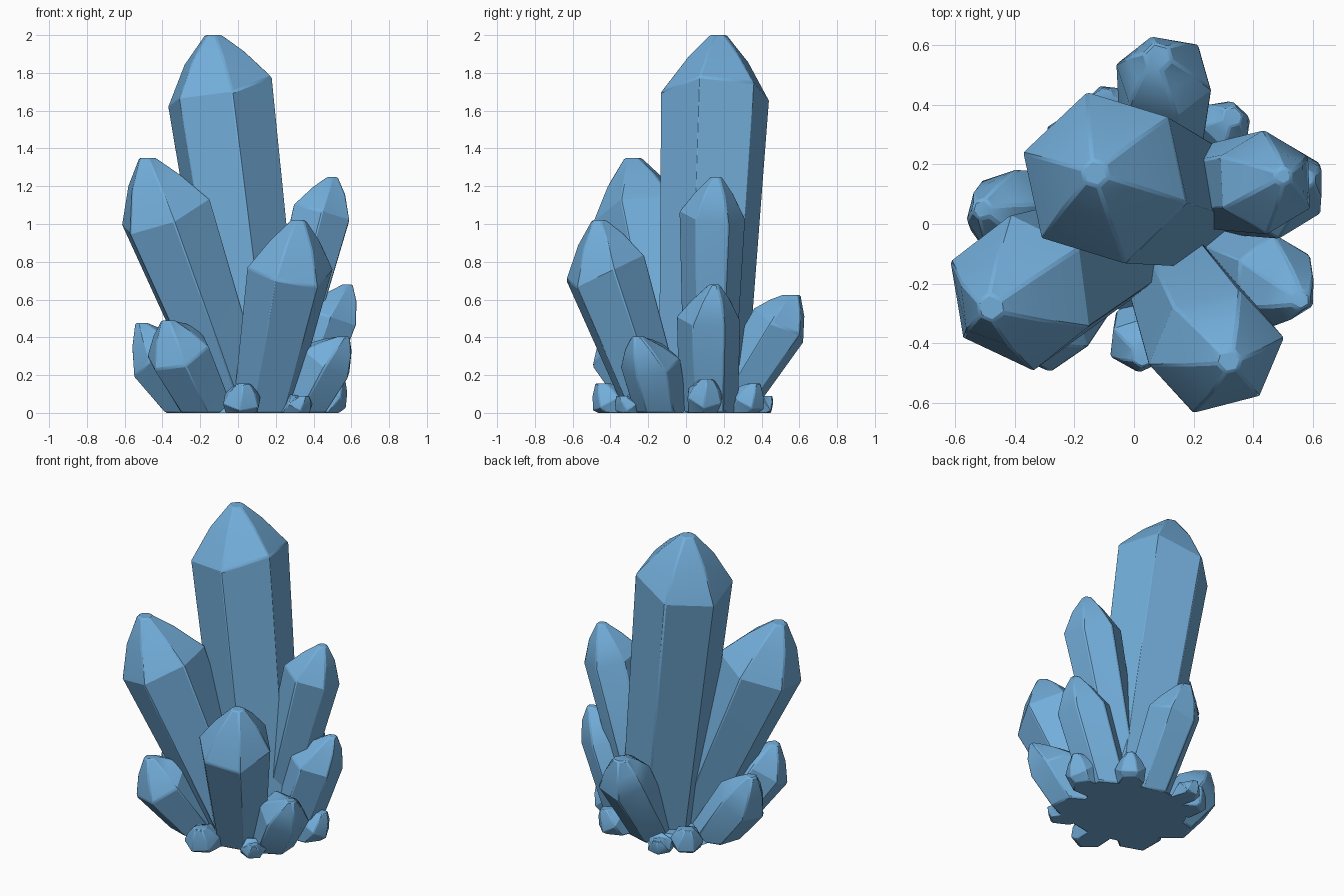
import bpy, bmesh, math, random
from mathutils import Vector

if "Cube" in bpy.data.objects:
    bpy.data.objects.remove(bpy.data.objects["Cube"])

random.seed(4)
blue = bpy.data.materials.new("crystal blue")
blue.diffuse_color = (0.17, 0.42, 0.70, 1)
blue.use_nodes = True
blue.node_tree.nodes["Principled BSDF"].inputs["Base Color"].default_value = blue.diffuse_color


def finish(name, bm, bevel):
    bmesh.ops.recalc_face_normals(bm, faces=bm.faces)
    mesh = bpy.data.meshes.new(name)
    bm.to_mesh(mesh)
    bm.free()
    ob = bpy.data.objects.new(name, mesh)
    bpy.context.collection.objects.link(ob)
    mesh.materials.append(blue)
    if bevel:
        mod = ob.modifiers.new("worn_edges", 'BEVEL')
        mod.width = bevel
        mod.segments = 1
        mod.limit_method = 'ANGLE'
        mod.angle_limit = math.radians(35)
    bpy.ops.object.select_all(action='DESELECT')
    ob.select_set(True)
    bpy.context.view_layer.objects.active = ob
    bpy.ops.object.shade_smooth_by_angle(angle=math.radians(28))
    return ob


def crystal(name, base, base_r, shoulder, r, tip, phase, lifts=None, blunt=0.18):
    """Leaning prism, widening from the ground to a shoulder, then a bulging blunt point."""
    foot, mid, top = Vector((*base, 0)), Vector(shoulder), Vector(tip)
    axis = (mid - foot).normalized()
    turn = Vector((0, 0, 1)).rotation_difference(axis)
    lean = Vector((axis.x, axis.y, 0)).normalized()
    bm = bmesh.new()
    rings = [[], [], [], []]
    for i in range(6):
        a = math.radians(phase) + math.tau * i / 6
        flat = Vector((math.cos(a), math.sin(a), 0))
        out = turn @ flat
        q = foot + out * base_r
        q -= axis * (q.z / axis.z)                      # slide onto the ground
        lift = lifts[i] if lifts else r * random.uniform(-0.13, 0.13)
        p = mid + out * r + axis * lift
        p.z = max(p.z, 0.012)
        t = top + flat * r * blunt
        # the outer side of the point bulges more than the inner side
        b = p.lerp(t, 0.6) + out * r * (0.05 + 0.06 * max(0, flat.dot(lean)))
        b.z = min(b.z, top.z - 0.01)
        for ring, co in zip(rings, (q, p, b, t)):
            ring.append(bm.verts.new(co))
    for lo, hi in zip(rings, rings[1:]):
        for i in range(6):
            j = (i + 1) % 6
            bm.faces.new((lo[i], lo[j], hi[j], hi[i]))
    bm.faces.new(rings[0][::-1])
    bm.faces.new(rings[3])
    # split the slightly twisted side faces so that they stay clean
    bmesh.ops.triangulate(bm, faces=[f for f in bm.faces if len(f.verts) == 4])
    return finish(name, bm, min(0.008, r * 0.05))


# large and medium crystals: base xy, base radius, shoulder, radius, tip, phase
crystal("main_crystal", (0.13, 0.085), 0.235, (-0.095, 0.155, 1.69), 0.295, (-0.13, 0.17, 2.0), 43,
        (0.04, -0.02, -0.03, 0.0, -0.01, 0.05), 0.16)
crystal("left_tall_crystal", (0.01, -0.05), 0.175, (-0.385, -0.235, 1.07), 0.265, (-0.48, -0.28, 1.35), 37)
crystal("front_crystal", (0.13, -0.16), 0.16, (0.275, -0.425, 0.76), 0.23, (0.32, -0.46, 1.02), 12)
crystal("right_tall_crystal", (0.17, 0.12), 0.13, (0.44, 0.14, 1.05), 0.175, (0.50, 0.16, 1.25), 30)
crystal("right_medium_crystal", (0.30, 0.12), 0.155, (0.48, 0.12, 0.50), 0.17, (0.58, 0.15, 0.68), 30)
crystal("back_crystal", (0.085, 0.20), 0.135, (0.10, 0.495, 0.47), 0.165, (0.08, 0.56, 0.625), 45, blunt=0.3)
crystal("right_front_crystal", (0.32, -0.13), 0.14, (0.465, -0.19, 0.27), 0.16, (0.56, -0.255, 0.405), 30, blunt=0.22)
crystal("left_front_crystal", (-0.16, -0.16), 0.145, (-0.315, -0.335, 0.32), 0.18, (-0.37, -0.38, 0.49), 37, blunt=0.22)
crystal("left_back_crystal", (-0.22, 0.03), 0.14, (-0.425, 0.025, 0.29), 0.165, (-0.51, 0.05, 0.475), 15, blunt=0.22)

# tiny crystals around the foot: shoulder, radius, tip
tiny = [
    ((0.02, -0.405, 0.07), 0.11, (0.03, -0.44, 0.155)),
    ((0.33, -0.31, 0.045), 0.08, (0.35, -0.34, 0.09)),
    ((0.49, 0.10, 0.09), 0.105, (0.53, 0.11, 0.18)),
    ((0.31, 0.335, 0.075), 0.095, (0.33, 0.36, 0.155)),
    ((-0.21, 0.29, 0.07), 0.10, (-0.23, 0.31, 0.15)),
    ((-0.09, 0.40, 0.045), 0.08, (-0.10, 0.43, 0.09)),
]
for n, (s, r, t) in enumerate(tiny):
    crystal(f"tiny_crystal_{n + 1}", (s[0] * 0.88, s[1] * 0.88), r * 0.85, s, r, t, 25 + 17 * n, blunt=0.38)

# low base that joins the crystals at the ground
bm = bmesh.new()
loops = []
for z, rad in ((0, 0.33), (0.06, 0.28)):
    loops.append([bm.verts.new((0.04 + rad * math.cos(math.tau * i / 12),
                                0.02 + rad * math.sin(math.tau * i / 12), z)) for i in range(12)])
for i in range(12):
    j = (i + 1) % 12
    bm.faces.new((loops[0][i], loops[0][j], loops[1][j], loops[1][i]))
bm.faces.new(loops[0][::-1])
bm.faces.new(loops[1])
finish("cluster_base", bm, 0)
